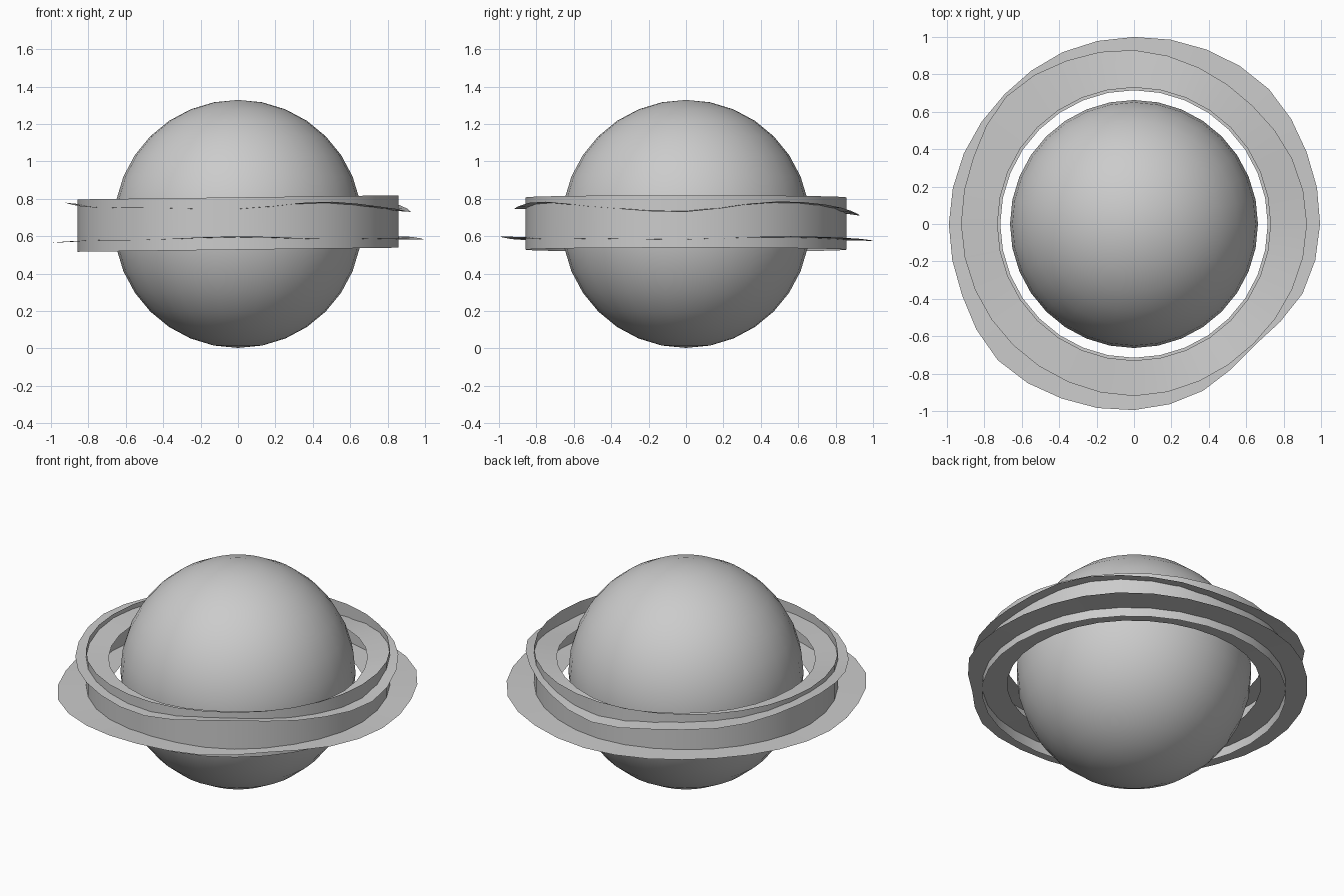
import bpy, bmesh, math

cube = bpy.data.objects.get("Cube")
if cube:
    bpy.data.objects.remove(cube, do_unlink=True)

SEGMENTS = 32

# Single grey material
grey = bpy.data.materials.new("plain grey")
grey.use_nodes = True
colour = (0.6, 0.6, 0.6, 1)
grey.diffuse_color = colour
grey.node_tree.nodes["Principled BSDF"].inputs["Base Color"].default_value = colour


def sample(values, t):
    """Smooth periodic curve through evenly spaced values, t from 0 to 1."""
    n = len(values)
    i, f = divmod(t * n, 1)
    p0, p1, p2, p3 = (values[(int(i) + k) % n] for k in (-1, 0, 1, 2))
    return p1 + 0.5 * f * (p2 - p0 + f * (2*p0 - 5*p1 + 4*p2 - p3 + f * (3*(p1 - p2) + p3 - p0)))


def smooth(obj):
    obj.data.materials.append(grey)
    bpy.ops.object.select_all(action='DESELECT')
    obj.select_set(True)
    bpy.context.view_layer.objects.active = obj
    bpy.ops.object.shade_smooth_by_angle(angle=math.radians(35))


def strip(name, edge_a, edge_b):
    """Closed one-sided sheet between two loops given as t -> (radius, z)."""
    bm = bmesh.new()
    loops = []
    for edge in (edge_a, edge_b):
        loop = []
        for i in range(SEGMENTS):
            t = i / SEGMENTS
            a = t * math.tau
            r, z = edge(t)
            loop.append(bm.verts.new((r * math.cos(a), r * math.sin(a), z)))
        loops.append(loop)
    a, b = loops
    for i in range(SEGMENTS):
        j = (i + 1) % SEGMENTS
        bm.faces.new((a[i], b[i], b[j], a[j]))
    mesh = bpy.data.meshes.new(name)
    bm.to_mesh(mesh)
    bm.free()
    obj = bpy.data.objects.new(name, mesh)
    bpy.context.collection.objects.link(obj)
    smooth(obj)


def wavy_ring(name, inner, level, radii, heights):
    """Flat ring whose outer rim ripples more than its inner rim."""
    strip(name,
          lambda t: (inner, level + 0.3 * (sample(heights, t) - level)),
          lambda t: (sample(radii, t), sample(heights, t)))


# Planet ball
bpy.ops.mesh.primitive_uv_sphere_add(segments=SEGMENTS, ring_count=16, radius=0.663,
                                     location=(0, 0, 0.666))
ball = bpy.context.object
ball.name = "planet_ball"
smooth(ball)

# Lower wide ring and upper narrow ring
wavy_ring("lower_ring", 0.715, 0.585,
          [0.995, 1.0, 1.02, 1.01, 1.0, 0.995, 0.98, 0.985,
           0.99, 0.995, 1.03, 1.01, 0.995, 0.965, 0.915, 0.975],
          [0.583, 0.6, 0.59, 0.575, 0.58, 0.575,
           0.565, 0.575, 0.58, 0.6, 0.585, 0.588])
wavy_ring("upper_ring", 0.73, 0.75,
          [0.925, 0.915, 0.895, 0.905, 0.93, 0.945, 0.965, 0.93,
           0.925, 0.92, 0.915, 0.915, 0.92, 0.91, 0.905, 0.915],
          [0.73, 0.785, 0.765, 0.71, 0.75, 0.76,
           0.78, 0.755, 0.752, 0.745, 0.785, 0.755])

# Upright band crossing both rings, slightly tilted
def band_edge(level):
    return lambda t: (0.857, level + 0.011 * math.cos(t * math.tau))

strip("upright_band", band_edge(0.808), band_edge(0.528))
